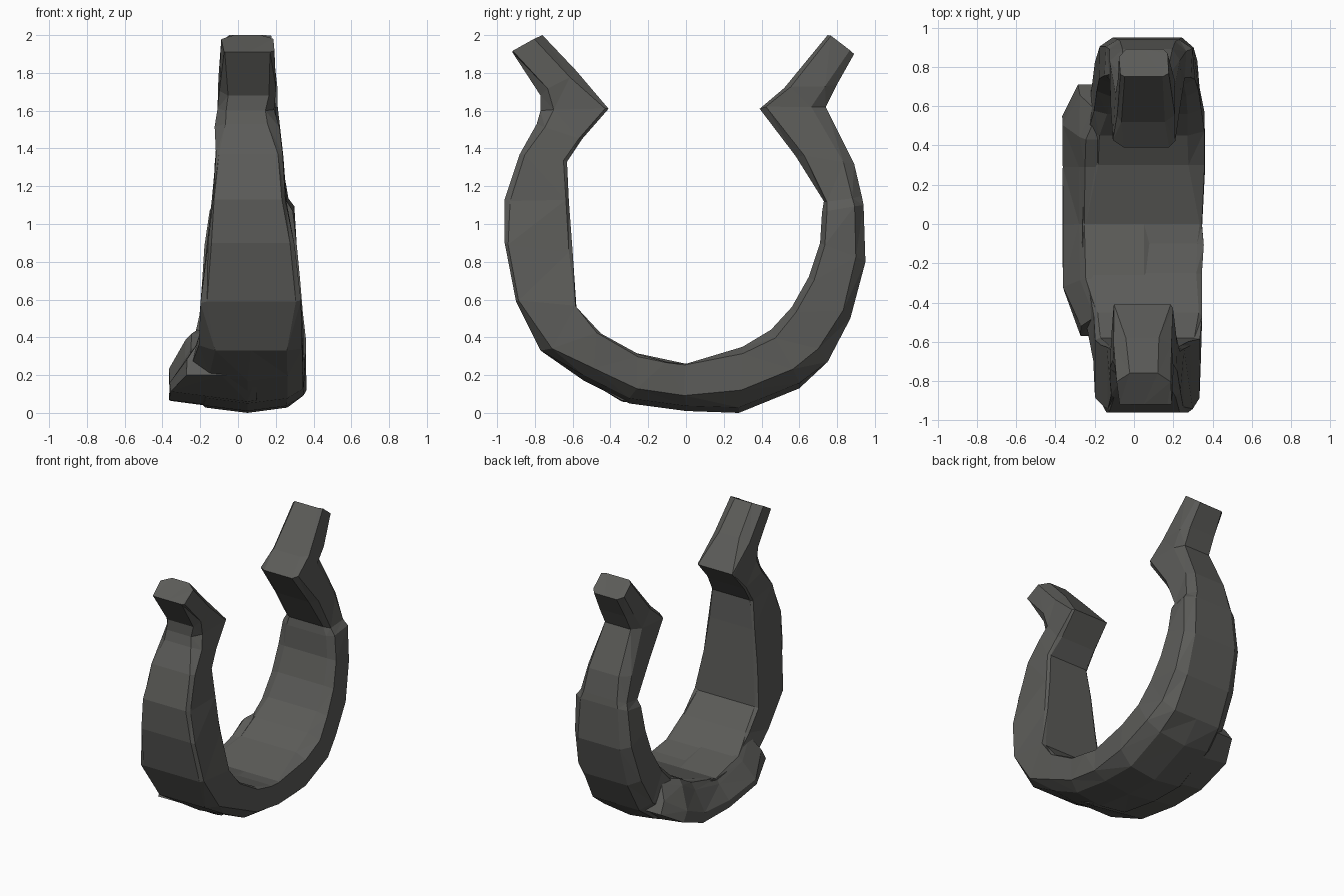
import bpy
import bmesh
import random
from mathutils import Vector

random.seed(7)
if "Cube" in bpy.data.objects:
    bpy.data.objects.remove(bpy.data.objects["Cube"], do_unlink=True)

# One dark stone colour
stone = bpy.data.materials.new("dark_stone")
stone.use_nodes = True
COLOUR = (0.105, 0.105, 0.098, 1.0)
stone.diffuse_color = COLOUR
stone.node_tree.nodes["Principled BSDF"].inputs["Base Color"].default_value = COLOUR


def arch_corners(y, z):
    """Crisp front arm, worn base and back arm, rounded front tip."""
    worn = .05 if y < -.8 else .15
    inside = .12 if y > .2 else .04
    if y < 0 and z > 1.6:
        inside = .22
    return [(worn, 0), (1 - worn, 0), (1, worn * 1.4), (1, 1 - inside),
            (1 - inside, 1), (inside, 1), (0, 1 - inside), (0, worn * 1.4)]


def shelf_corners(y, z):
    """Sharp foot with the outside leaning in towards the top."""
    return [(0, 0), (1, 0), (1, .3), (1, .9),
            (.9, 1), (.24, 1), (.18, .87), (0, .4)]


def section(corners, outer_y, outer_z, inner_y, inner_z, low_x, high_x, rough):
    """Cross-section between the outer and inner edge of the arch."""
    outer = Vector((0, outer_y, outer_z))
    inner = Vector((0, inner_y, inner_z))
    ring = []
    for across, depth in corners(outer_y, outer_z):
        point = outer.lerp(inner, depth)
        point.x = low_x + (high_x - low_x) * across
        # The underside rises from a shallow keel
        if outer_z < .2 and depth < .3:
            point.z += abs(point.x - .05) * .13
        # Roughen across the width and only slightly along the silhouette
        point.x += random.uniform(-rough, rough)
        if 0 < depth < 1:
            point.y += random.uniform(-rough, rough)
            point.z += random.uniform(-rough, rough)
        ring.append(point)
    if outer_z < .2:
        # Keel vertex in the middle of the underside
        ring.insert(1, Vector((.05, outer_y, outer_z)))
    else:
        ring.insert(1, ring[0].lerp(ring[1], .5))
    return ring


def loft_stone(name, corners, stations, rough):
    """Join the sections into one faceted, closed rock."""
    bm = bmesh.new()
    rings = [[bm.verts.new(p) for p in section(corners, *s, rough)] for s in stations]
    for a, b in zip(rings, rings[1:]):
        for i in range(len(a)):
            j = (i + 1) % len(a)
            bm.faces.new((a[i], a[j], b[j], b[i]))
    bm.faces.new(rings[0])
    bm.faces.new(rings[-1])
    bmesh.ops.triangulate(bm, faces=bm.faces[:], quad_method='SHORT_EDGE')
    bmesh.ops.recalc_face_normals(bm, faces=bm.faces[:])
    mesh = bpy.data.meshes.new(name)
    bm.to_mesh(mesh)
    bm.free()
    mesh.materials.append(stone)
    obj = bpy.data.objects.new(name, mesh)
    bpy.context.collection.objects.link(obj)


# Open arch: outer y, outer z, inner y, inner z, low x, high x
loft_stone("arch", arch_corners, [
    (-.92, 1.91, -.76, 2, -.08, .19),
    (-.77, 1.68, -.58, 1.81, -.1, .2),
    (-.77, 1.6, -.41, 1.61, -.11, .2),
    (-.79, 1.53, -.55, 1.45, -.12, .21),
    (-.88, 1.37, -.63, 1.33, -.12, .23),
    (-.96, 1.13, -.62, 1.12, -.14, .26),
    (-.96, .9, -.6, .85, -.16, .29),
    (-.9, .59, -.58, .56, -.19, .33),
    (-.77, .33, -.45, .42, -.2, .35),
    (-.54, .17, -.25, .31, -.24, .35),
    (-.3, .05, -.1, .27, -.27, .35),
    (0, .01, 0, .26, -.27, .35),
    (.28, 0, .3, .35, -.26, .36),
    (.6, .13, .45, .44, -.24, .35),
    (.75, .27, .56, .56, -.21, .34),
    (.87, .5, .65, .72, -.19, .33),
    (.95, .8, .71, .9, -.17, .31),
    (.94, 1.1, .72, 1.06, -.15, .29),
    (.93, 1.15, .73, 1.12, -.13, .26),
    (.89, 1.32, .58, 1.36, -.12, .24),
    (.74, 1.62, .39, 1.61, -.1, .21),
    (.8, 1.74, .52, 1.72, -.09, .2),
    (.89, 1.9, .75, 2, -.07, .18),
], .01)

# Broken shelf along one side of the base
loft_stone("base_shelf", shelf_corners, [
    (-.57, .2, -.46, .42, -.27, .1),
    (-.34, .06, -.28, .32, -.36, .1),
    (0, .015, 0, .26, -.36, .1),
    (.3, .01, .29, .34, -.36, .1),
    (.55, .11, .43, .42, -.36, .1),
    (.71, .26, .57, .46, -.28, .1),
], .006)

# Small broken ledge where the back arm meets the base
bpy.ops.mesh.primitive_ico_sphere_add(subdivisions=1, radius=1, location=(.28, .43, .29))
chip = bpy.context.object
chip.name = "side_chip"
chip.scale = (.06, .1, .08)
chip.data.materials.append(stone)
